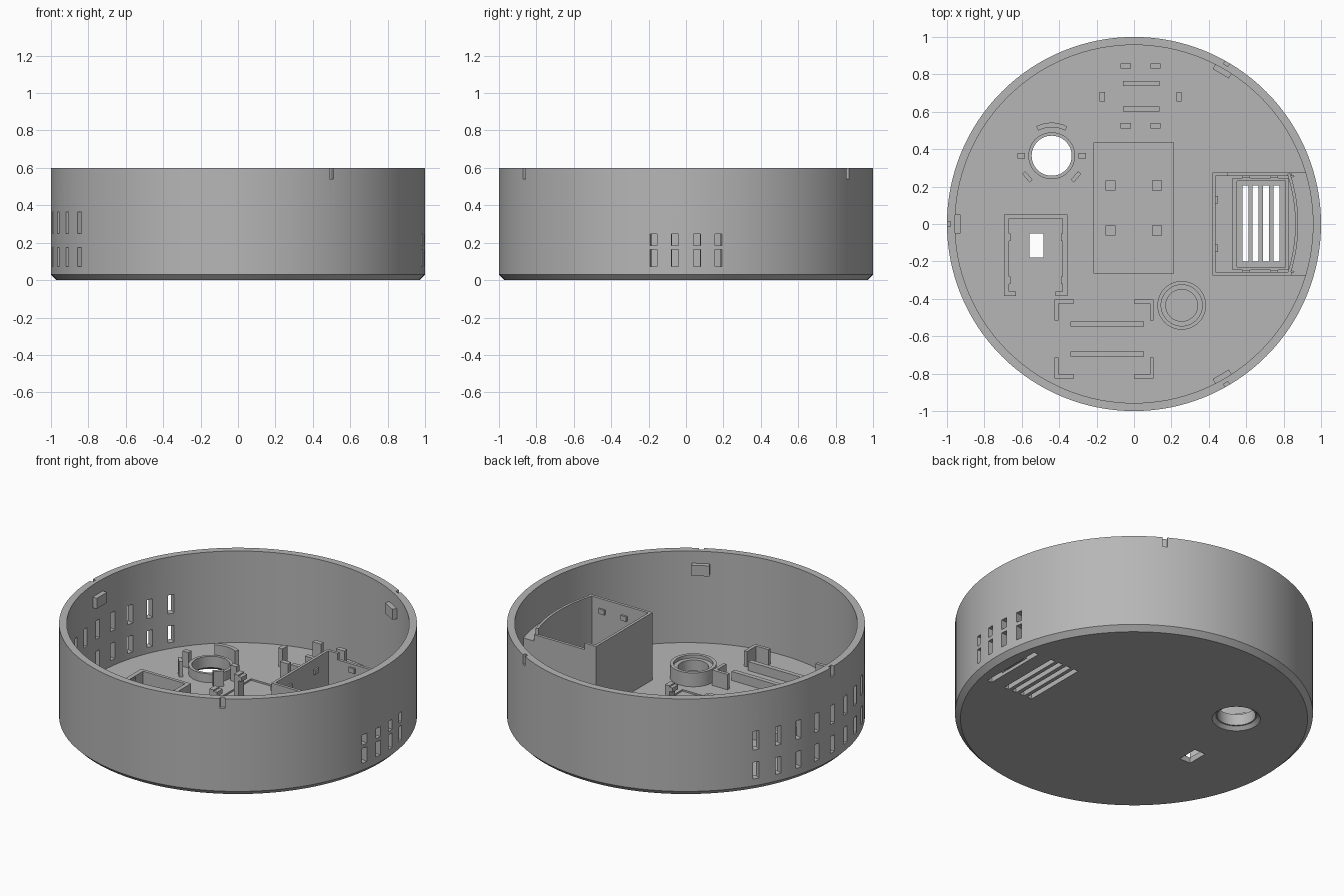
import bpy, bmesh
from math import sin, cos, radians, pi
from mathutils import Matrix, Vector

cube = bpy.data.objects.get("Cube")
if cube:
    bpy.data.objects.remove(cube, do_unlink=True)

grey = bpy.data.materials.new("grey plastic")
grey.use_nodes = True
grey.diffuse_color = (0.47, 0.47, 0.47, 1)
grey.node_tree.nodes["Principled BSDF"].inputs["Base Color"].default_value = grey.diffuse_color

FLOOR, EMBED, INNER = 0.035, 0.02, 0.957


def add_prism(bm, points, z0, z1):
    low = [bm.verts.new((x, y, z0)) for x, y in points]
    high = [bm.verts.new((x, y, z1)) for x, y in points]
    bm.faces.new(low[::-1])
    bm.faces.new(high)
    for i in range(len(points)):
        j = (i + 1) % len(points)
        bm.faces.new((low[i], low[j], high[j], high[i]))


def rect(x0, x1, y0, y1):
    return [(x0, y0), (x1, y0), (x1, y1), (x0, y1)]


def turned(cx, cy, radius, angle, depth, width):
    """Rectangle at a polar position, facing outward."""
    m = Matrix.Rotation(radians(angle), 2)
    out = []
    for x, y in rect(-depth / 2, depth / 2, -width / 2, width / 2):
        p = m @ Vector((radius + x, y))
        out.append((cx + p.x, cy + p.y))
    return out


def arc(cx, cy, r0, r1, a0, a1, steps=16):
    angles = [radians(a0 + (a1 - a0) * i / steps) for i in range(steps + 1)]
    outer = [(cx + r1 * cos(a), cy + r1 * sin(a)) for a in angles]
    inner = [(cx + r0 * cos(a), cy + r0 * sin(a)) for a in reversed(angles)]
    return outer + inner


def finish(name, bm):
    bmesh.ops.recalc_face_normals(bm, faces=bm.faces)
    mesh = bpy.data.meshes.new(name)
    bm.to_mesh(mesh)
    bm.free()
    mesh.materials.append(grey)
    obj = bpy.data.objects.new(name, mesh)
    bpy.context.collection.objects.link(obj)
    return obj


def prisms(name, items):
    bm = bmesh.new()
    for points, z0, z1 in items:
        add_prism(bm, points, z0, z1)
    return finish(name, bm)


def lathe(name, profile, cx=0, cy=0, closed=True, n=64):
    """Revolve a profile; an open one gets flat end caps."""
    bm = bmesh.new()
    rings = [[bm.verts.new((cx + r * cos(2 * pi * i / n), cy + r * sin(2 * pi * i / n), z))
              for i in range(n)] for r, z in profile]
    pairs = list(zip(rings, rings[1:]))
    if closed:
        pairs.append((rings[-1], rings[0]))
    else:
        bm.faces.new(rings[0])
        bm.faces.new(rings[-1])
    for a, b in pairs:
        for i in range(n):
            j = (i + 1) % n
            bm.faces.new((a[i], a[j], b[j], b[i]))
    return finish(name, bm)


def activate(obj):
    bpy.ops.object.select_all(action="DESELECT")
    obj.select_set(True)
    bpy.context.view_layer.objects.active = obj


def smooth(obj):
    activate(obj)
    bpy.ops.object.shade_smooth_by_angle(angle=radians(30))


def cut(obj, cutter):
    mod = obj.modifiers.new("cut", "BOOLEAN")
    mod.operation, mod.solver, mod.object = "DIFFERENCE", "EXACT", cutter
    activate(obj)
    bpy.ops.object.modifier_apply(modifier="cut")
    bpy.data.objects.remove(cutter, do_unlink=True)


# Round open shell with a chamfered base
shell = lathe("shell", [(INNER, FLOOR), (INNER, 0.6), (1, 0.6), (1, 0.03), (0.97, 0)],
              closed=False, n=128)

# Wall vents, rim notches, floor slots and the shallow board recess
vents = []
for k in range(9):
    for z0, z1 in ((0.072, 0.175), (0.25, 0.365)):
        vents.append((turned(0, 0, 0.98, 148 + 8 * k, 0.12, 0.037), z0, z1))
for a in (-10, -3.4, 3.4, 10):
    for z0, z1 in ((0.072, 0.163), (0.185, 0.247)):
        vents.append((turned(0, 0, 0.98, a, 0.08, 0.037), z0, z1))
for a in (60, 180, 300):
    vents.append((turned(0, 0, 1, a, 0.04, 0.027), 0.54, 0.7))
for x in (0.595, 0.65, 0.707, 0.762, 0.885):
    vents.append((rect(x - 0.016, x + 0.016, -0.2, 0.205), -0.1, 0.1))
vents.append((rect(-0.56, -0.485, -0.18, -0.05), -0.1, 0.1))
vents.append((rect(-0.215, 0.21, -0.265, 0.435), FLOOR - 0.01, 0.1))
cut(shell, prisms("vent_cutter", vents))

# Round sensor opening, flared on the underside
HX, HY = -0.44, 0.365
cut(shell, lathe("opening_cutter", [(0.15, -0.015), (0.107, 0.028), (0.107, 0.1)], HX, HY, False))
smooth(shell)
smooth(lathe("opening_collar", [(0.107, EMBED), (0.125, EMBED), (0.125, 0.09), (0.107, 0.09)], HX, HY))

# Clips around the opening
clips = [(turned(HX, HY, 0.163, a, 0.04, 0.03), EMBED, 0.13) for a in (0, 180)]
clips += [(turned(HX, HY, 0.172, a, 0.022, 0.06), EMBED, 0.13) for a in (-41, 221)]
clips.append((arc(HX, HY, 0.152, 0.177, 62, 118), EMBED, 0.14))
prisms("opening_clips", clips)

# Lid catches on the inner wall
prisms("lid_catches", [(turned(0, 0, 0.945, a, 0.034, 0.1), 0.46, 0.525) for a in (60, 180, 300)])

# Tall vented compartment at the side
TOP = 0.45
prisms("compartment_walls", [
    (rect(0.42, 0.437, -0.275, 0.275), EMBED, TOP),
    (rect(0.42, 0.845, -0.275, -0.257), EMBED, TOP),
    (rect(0.42, 0.5, 0.257, 0.275), EMBED, TOP),
    (rect(0.5, 0.845, 0.257, 0.275), EMBED, 0.41),
    (rect(0.83, 0.93, -0.275, -0.257), EMBED, 0.37),
    (rect(0.83, 0.93, 0.257, 0.275), EMBED, 0.37)])
smooth(prisms("compartment_curved_wall", [(arc(0, 0, 0.862, 0.878, -18, 18), EMBED, TOP)]))
smooth(prisms("duct_roof", [(arc(0, 0, 0.87, 0.965, -16.6, 16.6), 0.34, 0.37)]))
prisms("compartment_frame", [
    (rect(0.527, 0.552, -0.245, 0.245), EMBED, 0.12),
    (rect(0.81, 0.825, -0.245, 0.245), EMBED, 0.12),
    (rect(0.55, 0.812, 0.23, 0.245), EMBED, 0.12),
    (rect(0.55, 0.812, -0.245, -0.23), EMBED, 0.12)])
prisms("compartment_bumps",
       [(rect(0.435, 0.448, y - 0.02, y + 0.02), 0.36, 0.39) for y in (-0.13, 0.13)] +
       [(rect(x - 0.02, x + 0.02, s * 0.252 - 0.006, s * 0.252 + 0.006), 0.36, 0.39)
        for x in (0.6, 0.75) for s in (-1, 1)])

# U-shaped bracket over the square window
bracket = [(rect(-0.695, -0.355, 0.03, 0.05), EMBED, 0.115)]
for x0, x1, l0, l1 in ((-0.695, -0.668, -0.695, -0.63), (-0.382, -0.355, -0.42, -0.355)):
    bracket.append((rect(x0, x1, -0.385, 0.05), EMBED, 0.115))
    bracket.append((rect(l0, l1, -0.385, -0.362), EMBED, 0.115))
for y in (-0.3, -0.07):
    bracket += [(rect(-0.67, -0.66, y - 0.02, y + 0.02), 0.09, 0.11),
                (rect(-0.39, -0.38, y - 0.02, y + 0.02), 0.09, 0.11)]
prisms("window_bracket", bracket)

# Front board holder: four corner angles and two rails
holder = []
for sx in (-1, 1):
    for sy in (-1, 1):
        x, y = -0.16 + sx * 0.265, -0.615 + sy * 0.21
        for dx, dy in ((0.105, 0.02), (0.02, 0.11)):
            xs, ys = sorted((x, x - sx * dx)), sorted((y, y - sy * dy))
            holder.append((rect(*xs, *ys), EMBED, 0.13))
for y in (-0.535, -0.695):
    holder.append((rect(-0.34, 0.053, y - 0.014, y + 0.014), EMBED, 0.09))
prisms("front_board_holder", holder)

# Back board holder: two rails and six clips
back = [(rect(-0.06, 0.135, y - 0.013, y + 0.013), EMBED, 0.1) for y in (0.752, 0.615)]
for x in (-0.045, 0.115):
    for y in (0.525, 0.845):
        back.append((rect(x - 0.028, x + 0.028, y - 0.014, y + 0.014), EMBED, 0.15))
for x in (-0.17, 0.24):
    back.append((rect(x - 0.014, x + 0.014, 0.655, 0.705), EMBED, 0.15))
prisms("back_board_holder", back)

# Central hooked posts
posts = []
for x, s in ((-0.125, 1), (0.122, -1)):
    for y in (0.205, -0.035):
        a, b = sorted((x - s * 0.027, x + s * 0.003))
        posts.append((rect(a, b, y - 0.027, y + 0.027), EMBED, 0.18))
        a, b = sorted((x, x + s * 0.025))
        posts.append((rect(a, b, y - 0.027, y + 0.027), 0.145, 0.172))
prisms("centre_posts", posts)

# Stepped round socket
smooth(lathe("round_socket", [(0.085, EMBED), (0.13, EMBED), (0.13, 0.12), (0.11, 0.12),
                              (0.11, 0.1), (0.085, 0.1)], 0.255, -0.435))
